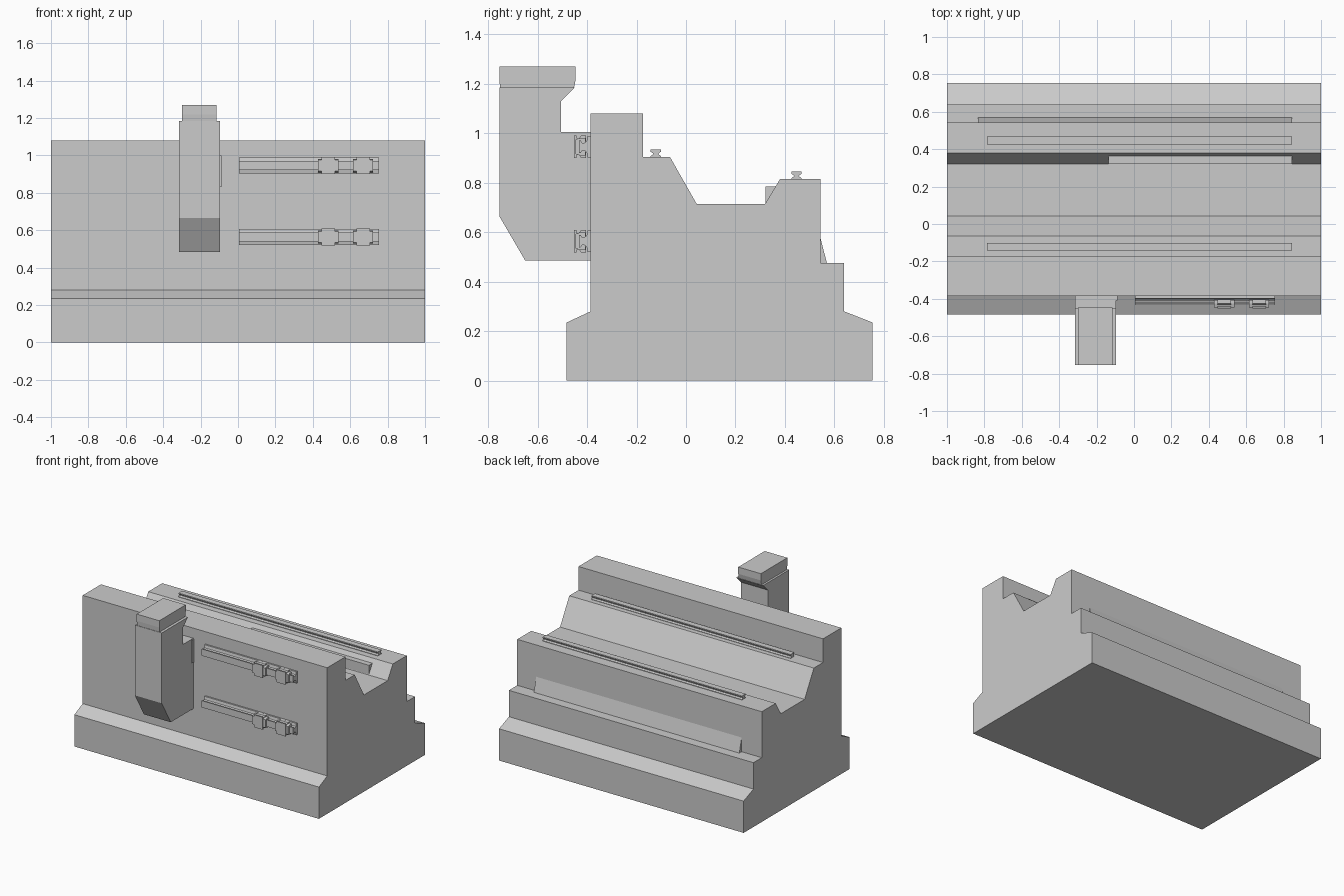
import bpy
import bmesh

cube = bpy.data.objects.get("Cube")
if cube:
    bpy.data.objects.remove(cube, do_unlink=True)

grey = bpy.data.materials.new("machine_grey")
grey.use_nodes = True
grey.diffuse_color = (0.6, 0.6, 0.6, 1)
grey.node_tree.nodes["Principled BSDF"].inputs["Base Color"].default_value = grey.diffuse_color


def extrude(name, profile, x0, x1):
    """Extrude a (y, z) outline along x."""
    bm = bmesh.new()
    face = bm.faces.new([bm.verts.new((x0, y, z)) for y, z in profile])
    ext = bmesh.ops.extrude_face_region(bm, geom=[face])
    moved = [v for v in ext["geom"] if isinstance(v, bmesh.types.BMVert)]
    bmesh.ops.translate(bm, verts=moved, vec=(x1 - x0, 0, 0))
    bmesh.ops.recalc_face_normals(bm, faces=bm.faces)
    mesh = bpy.data.meshes.new(name)
    bm.to_mesh(mesh)
    bm.free()
    mesh.materials.append(grey)
    obj = bpy.data.objects.new(name, mesh)
    bpy.context.collection.objects.link(obj)
    return obj


def box(name, x0, x1, y0, y1, z0, z1):
    return extrude(name, [(y0, z0), (y1, z0), (y1, z1), (y0, z1)], x0, x1)


def mirrored(half):
    """Close a half outline of (half width, height) pairs."""
    return half + [(-w, h) for w, h in reversed(half)]


# Stepped bed with a central trough
extrude("bed", [
    (-0.483, 0), (0.755, 0), (0.755, 0.235), (0.64, 0.28), (0.64, 0.475),
    (0.543, 0.475), (0.543, 0.815), (0.38, 0.815), (0.32, 0.715),
    (0.043, 0.715), (-0.065, 0.905), (-0.173, 0.905), (-0.173, 1.08),
    (-0.386, 1.08), (-0.386, 0.28), (-0.483, 0.235)], -1, 1)

# Ledge in the trough and sloped skirt on the rear wall
box("trough_ledge", -0.135, 0.845, 0.322, 0.385, 0.715, 0.786)
extrude("rear_skirt", [(0.54, 0.475), (0.57, 0.475), (0.543, 0.58), (0.54, 0.58)],
        -0.835, 0.845)

# Upper guide rails with a waisted section
rail = mirrored([(0.021, 0), (0.021, 0.004), (0.011, 0.011),
                 (0.011, 0.015), (0.021, 0.022), (0.021, 0.03)])
for name, y, z in (("rear_rail", 0.447, 0.815), ("middle_rail", -0.122, 0.904)):
    extrude(name, [(y + w, z + h) for w, h in rail], -0.785, 0.845)

# Front rails, each with two carriages
front_rail = mirrored([(0.043, 0), (0.043, 0.012), (0.022, 0.016), (0.015, 0.026),
                       (0.015, 0.034), (0.025, 0.04), (0.025, 0.047)])
carriage = mirrored([(0.046, 0.018), (0.046, 0.038), (0.034, 0.046),
                     (0.034, 0.054), (0.046, 0.058), (0.046, 0.066)])
end_cap = mirrored([(0.036, 0.02), (0.036, 0.04), (0.03, 0.06)])


def on_front(outline, z):
    return [(-0.386 - h, z + w) for w, h in outline]


for level, z in (("upper", 0.946), ("lower", 0.564)):
    extrude(level + "_front_rail", on_front(front_rail, z), 0.005, 0.755)
    for side, x in (("inner", 0.482), ("outer", 0.669)):
        extrude(f"{level}_{side}_carriage", on_front(carriage, z), x - 0.036, x + 0.036)
        extrude(f"{level}_{side}_carriage_caps", on_front(end_cap, z), x - 0.054, x + 0.054)

# Upright spindle housing on the front
extrude("spindle_housing", [
    (-0.755, 0.665), (-0.65, 0.485), (-0.386, 0.485), (-0.386, 1.005),
    (-0.506, 1.005), (-0.506, 1.13), (-0.45, 1.185), (-0.755, 1.185)], -0.315, -0.095)
extrude("spindle_head", [
    (-0.752, 1.185), (-0.453, 1.185), (-0.446, 1.22), (-0.446, 1.27),
    (-0.755, 1.27), (-0.755, 1.22)], -0.3, -0.115)
box("housing_side_plate", -0.095, -0.089, -0.408, -0.386, 0.83, 1.0)
